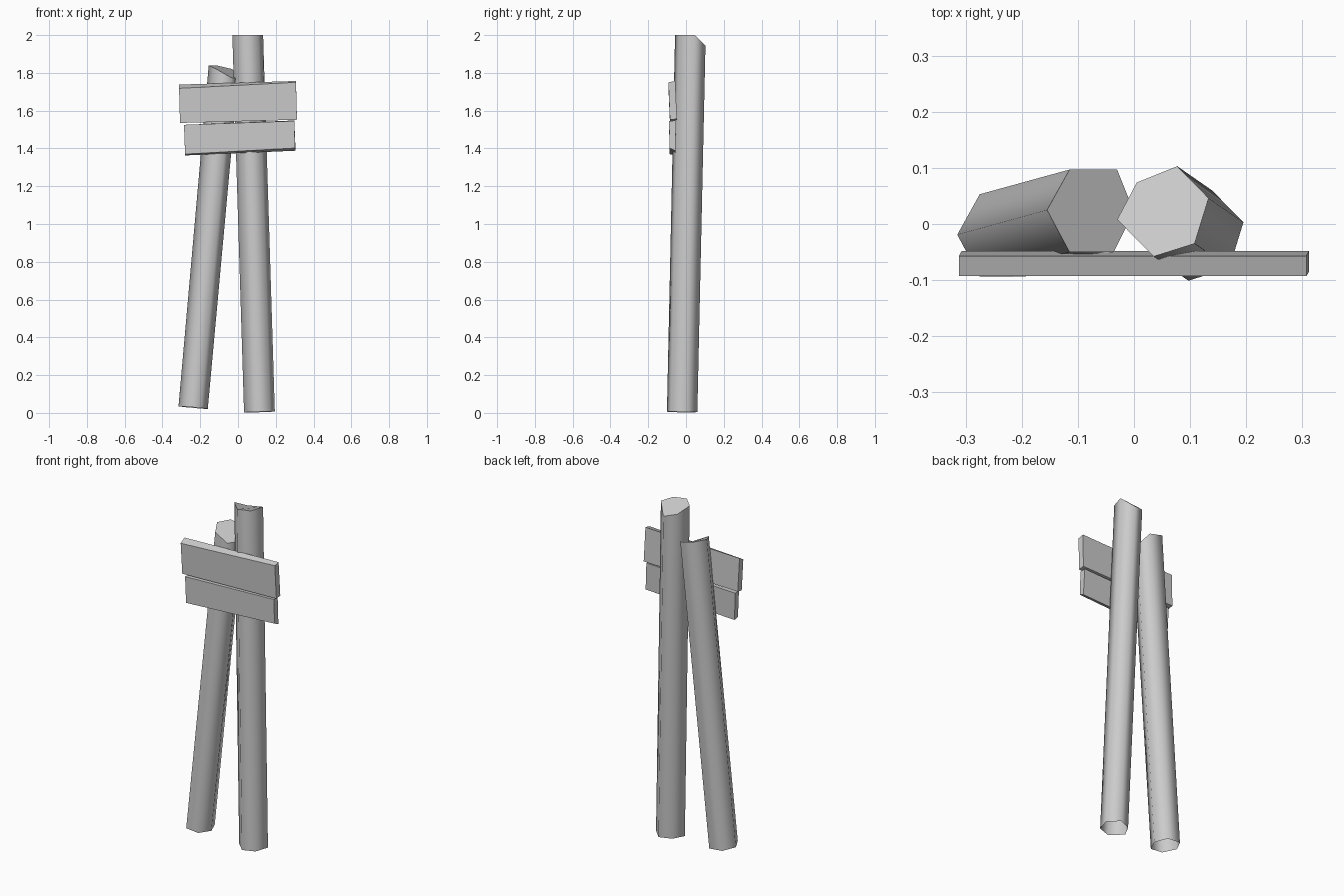
import bpy
import bmesh
from mathutils import Vector

if "Cube" in bpy.data.objects:
    bpy.data.objects.remove(bpy.data.objects["Cube"])


def finish(bm, name):
    bmesh.ops.recalc_face_normals(bm, faces=bm.faces)
    mesh = bpy.data.meshes.new(name)
    bm.to_mesh(mesh)
    bm.free()
    obj = bpy.data.objects.new(name, mesh)
    bpy.context.collection.objects.link(obj)
    return obj


def post(name, top, shift, base_z):
    """Leaning six-sided post: uneven sawn top, open square-cut foot."""
    bm = bmesh.new()
    pts = [Vector(p) for p in top]
    centre = sum(pts, Vector()) / len(pts)
    axis = Vector((-shift[0], -shift[1], centre.z - base_z))
    upper = [bm.verts.new(p) for p in pts]
    lower = []
    for p in pts:
        d = p - centre
        z = base_z - (axis.x * d.x + axis.y * d.y) / axis.z
        lower.append(bm.verts.new((p.x + shift[0], p.y + shift[1], z)))
    n = len(pts)
    for i in range(n):
        j = (i + 1) % n
        bm.faces.new((lower[i], lower[j], upper[j], upper[i])).smooth = True
    cap = bm.faces.new(upper)
    for e in cap.edges:
        e.smooth = False
    # the foot is open, so orient outward from the cap
    obj = finish(bm, name)
    return obj


def plank(name, front, back):
    """Slightly skewed board from its front and back outlines."""
    bm = bmesh.new()
    f = [bm.verts.new(p) for p in front]
    b = [bm.verts.new(p) for p in back]
    bm.faces.new(f)
    bm.faces.new(b[::-1])
    for i in range(4):
        j = (i + 1) % 4
        bm.faces.new((f[j], f[i], b[i], b[j]))
    return finish(bm, name)


# posts (outline of each top, counter-clockwise from above)
post("left_post",
     [(-0.155, 0.025, 1.84), (-0.115, -0.05, 1.82), (-0.036, -0.05, 1.775),
      (0.0, 0.022, 1.77), (-0.03, 0.097, 1.82), (-0.115, 0.097, 1.84)],
     (-0.16, -0.044), 0.028)
post("right_post",
     [(-0.03, 0.008, 2.0), (0.035, -0.058, 2.0), (0.108, -0.035, 2.0),
      (0.133, 0.046, 2.0), (0.077, 0.103, 1.945), (0.005, 0.074, 1.965)],
     (0.062, -0.043), 0.005)

# sign boards (top left, bottom left, bottom right, top right)
plank("upper_board",
      [(-0.312, -0.093, 1.718), (-0.307, -0.085, 1.535),
       (0.312, -0.085, 1.552), (0.307, -0.093, 1.75)],
      [(-0.312, -0.057, 1.738), (-0.307, -0.048, 1.542),
       (0.312, -0.048, 1.556), (0.307, -0.057, 1.757)])
plank("lower_board",
      [(-0.286, -0.089, 1.525), (-0.28, -0.088, 1.37),
       (0.302, -0.088, 1.402), (0.298, -0.089, 1.545)],
      [(-0.286, -0.053, 1.525), (-0.28, -0.056, 1.363),
       (0.305, -0.056, 1.388), (0.298, -0.053, 1.548)])
